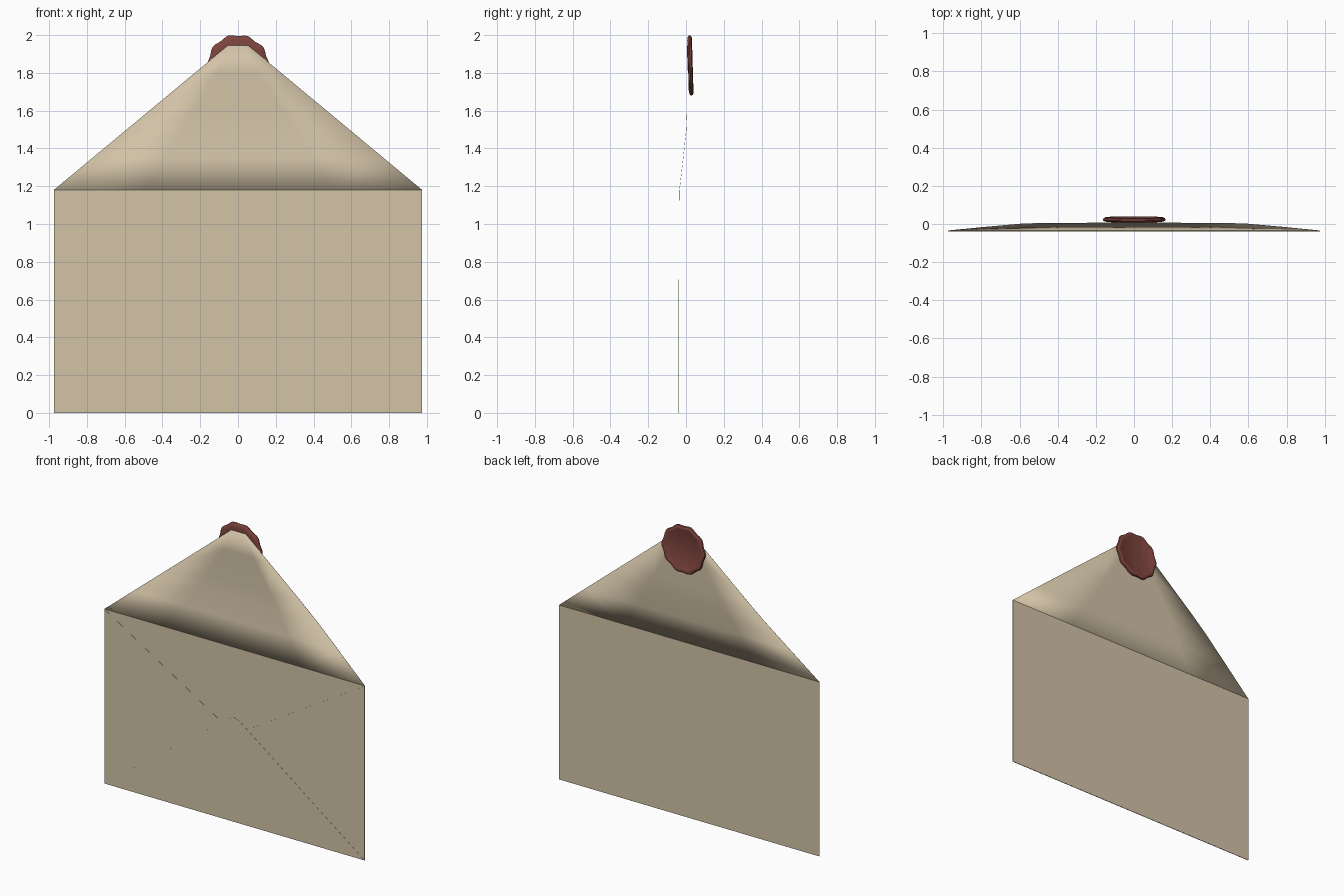
import bpy, bmesh, math

cube = bpy.data.objects.get("Cube")
if cube:
    bpy.data.objects.remove(cube, do_unlink=True)


def material(name, color):
    m = bpy.data.materials.new(name)
    m.use_nodes = True
    m.diffuse_color = (*color, 1)
    m.node_tree.nodes["Principled BSDF"].inputs["Base Color"].default_value = (*color, 1)
    return m


paper = material("cream paper", (0.65, 0.55, 0.39))
wax = material("dark red wax", (0.215, 0.059, 0.049))


def finish(name, bm, mat, smooth=None):
    bmesh.ops.recalc_face_normals(bm, faces=bm.faces)
    mesh = bpy.data.meshes.new(name)
    bm.to_mesh(mesh)
    bm.free()
    mesh.materials.append(mat)
    obj = bpy.data.objects.new(name, mesh)
    bpy.context.collection.objects.link(obj)
    if smooth:
        bpy.ops.object.select_all(action="DESELECT")
        obj.select_set(True)
        bpy.context.view_layer.objects.active = obj
        bpy.ops.object.shade_smooth_by_angle(angle=math.radians(smooth))
    return obj


def sheet(name, outline, y, thick=0.0012):
    """Thin paper piece: an outline in x and z, extruded towards the back."""
    bm = bmesh.new()
    face = bm.faces.new([bm.verts.new((x, y, z)) for x, z in outline])
    ext = bmesh.ops.extrude_face_region(bm, geom=[face])
    verts = [v for v in ext["geom"] if isinstance(v, bmesh.types.BMVert)]
    bmesh.ops.translate(bm, verts=verts, vec=(0, thick, 0))
    return finish(name, bm, paper)


W, H = 0.975, 1.18

# Pocket: back panel, folded hem, two side flaps and the bottom flap
sheet("back_panel", [(-W, 0), (W, 0), (W, H), (-W, H)], -0.0345)
sheet("top_hem", [(-W, H), (-0.86, 1.125), (0.86, 1.125), (W, H)], -0.0358)
for name, s in (("left_side_flap", 1), ("right_side_flap", -1)):
    sheet(name, [(s * W, 0), (s * W, H), (s * 0.03, 0.61), (s * 0.03, 0.57)], -0.0372)
sheet("bottom_flap", [(-W, 0), (W, 0), (0.04, 0.69), (0, 0.705), (-0.04, 0.69)], -0.0386)

# Open flap: rises from the pocket, bends back, then stands straight
bm = bmesh.new()
TIP = 1.99
rows = []
for z, y in ((H, -0.034), (1.35, -0.014), (1.5, 0.002), (1.6, 0.006), (1.8, 0.0066), (1.945, 0.0068)):
    half = W * (TIP - z) / (TIP - H)
    rows.append([bm.verts.new((half * t, y, z)) for t in (-1, -0.5, 0, 0.5, 1)])
for a, b in zip(rows, rows[1:]):
    for i in range(len(a) - 1):
        bm.faces.new((a[i], a[i + 1], b[i + 1], b[i]))
flap = finish("open_flap", bm, paper, 30)
solid = flap.modifiers.new("paper_thickness", "SOLIDIFY")
solid.thickness = 0.0012

# Wax seal: wavy disc with a raised rim on the back face, leaning slightly
bm = bmesh.new()
N, RADIUS, CENTRE = 80, 0.16, 1.84
profile = [(0.82, 0), (0.95, 0.003), (1, 0.011), (0.98, 0.02), (0.92, 0.025), (0.85, 0.025), (0.8, 0.021)]
rings = []
for r, depth in profile:
    ring = []
    for i in range(N):
        a = math.tau * i / N
        wave = 1 + 0.028 * math.cos(10 * a) + 0.01 * math.sin(3 * a + 1)
        x, dz = RADIUS * r * wave * math.cos(a), RADIUS * r * wave * math.sin(a)
        ring.append(bm.verts.new((x, 0.0105 + depth - dz * 0.03, CENTRE + dz)))
    rings.append(ring)
for a, b in zip(rings, rings[1:]):
    for i in range(N):
        j = (i + 1) % N
        bm.faces.new((a[i], a[j], b[j], b[i]))
bm.faces.new(rings[0])
bm.faces.new(rings[-1])
finish("wax_seal", bm, wax, 40)
